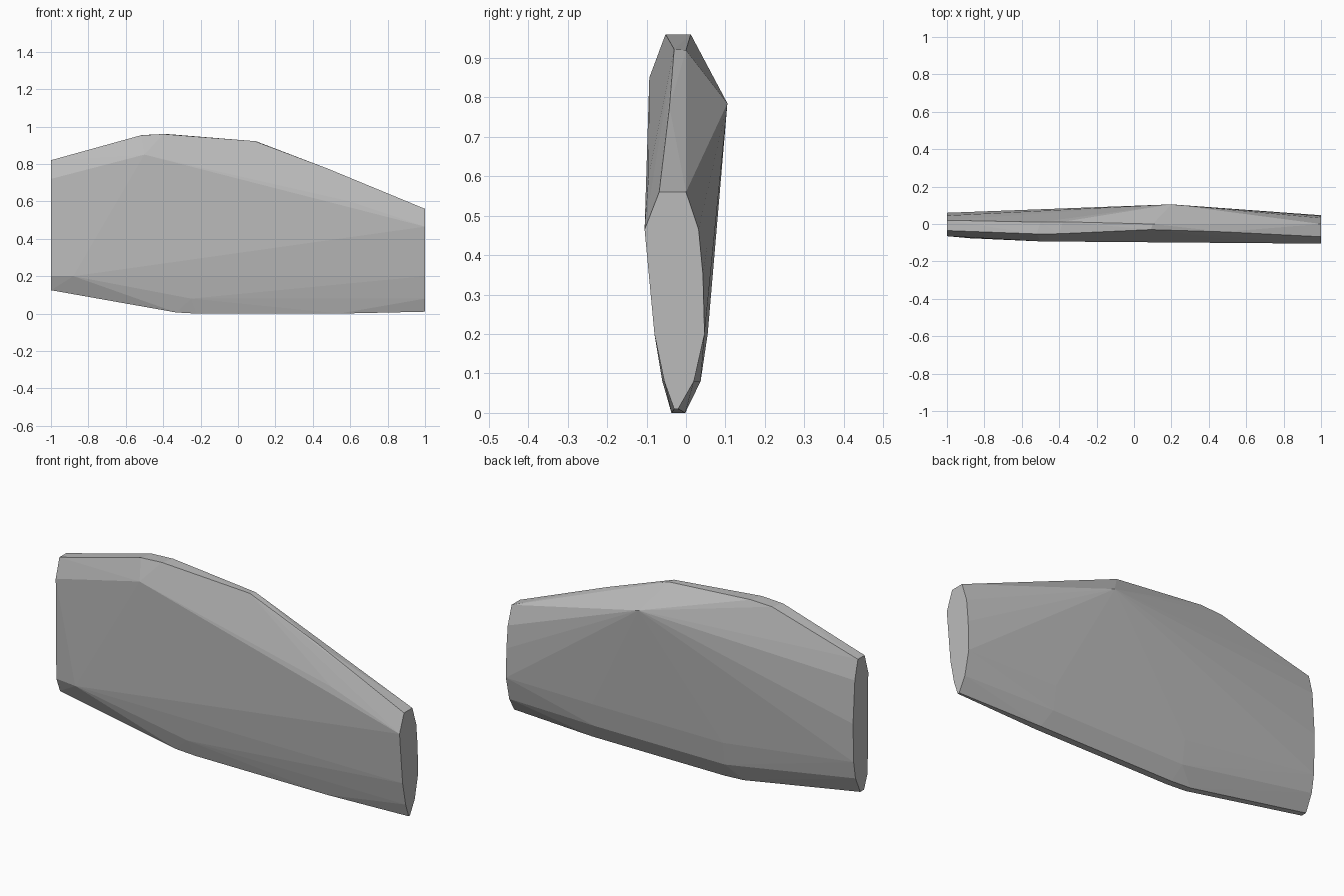
import bpy, bmesh

if "Cube" in bpy.data.objects:
    bpy.data.objects.remove(bpy.data.objects["Cube"])

# Faceted blade-like stone block: hull of two end profiles and the ridges between
right_end = [(-.068, .56), (0, .56), (.032, .465), (.043, .35), (.047, .2), (.02, .08),
             (-.02, .01), (-.03, .01), (-.055, .08), (-.08, .2), (-.105, .465)]
left_end = [(-.035, .82), (.02, .82), (.045, .72), (.06, .5), (.055, .3), (.04, .21),
            (.0, .125), (-.03, .125), (-.06, .2), (-.065, .72)]
points = [(1, y, z) for y, z in right_end] + [(-1, y, z) for y, z in left_end]

# Top ridge
points += [(-.52, -.053, .953), (-.4, -.052, .96), (-.5, .01, .955), (-.38, .012, .96),
           (.09, -.03, .922), (.1, 0, .92), (.48, -.042, .775)]
# Front and back faces
points += [(-.5, -.093, .85), (-.88, -.076, .2), (.6, -.095, .6),
           (.2, .105, .785), (-.25, .055, .2), (.5, .055, .2)]
# Bottom edge
for x, z in [(-.33, .006), (-.22, 0), (.54, 0)]:
    points += [(x, -.037, z), (x, -.002, z)]
points += [(-.25, -.06, .08), (-.25, .037, .08), (.5, .037, .08)]

bm = bmesh.new()
for p in points:
    bm.verts.new(p)
res = bmesh.ops.convex_hull(bm, input=bm.verts)
bmesh.ops.delete(bm, geom=list({v for v in bm.verts if not v.link_faces}), context='VERTS')
bmesh.ops.recalc_face_normals(bm, faces=bm.faces)
mesh = bpy.data.meshes.new("stone_block")
bm.to_mesh(mesh)
bm.free()

grey = bpy.data.materials.new("stone grey")
grey.diffuse_color = (.5, .5, .5, 1)
grey.use_nodes = True
grey.node_tree.nodes["Principled BSDF"].inputs["Base Color"].default_value = grey.diffuse_color
mesh.materials.append(grey)
block = bpy.data.objects.new("stone_block", mesh)
bpy.context.collection.objects.link(block)
